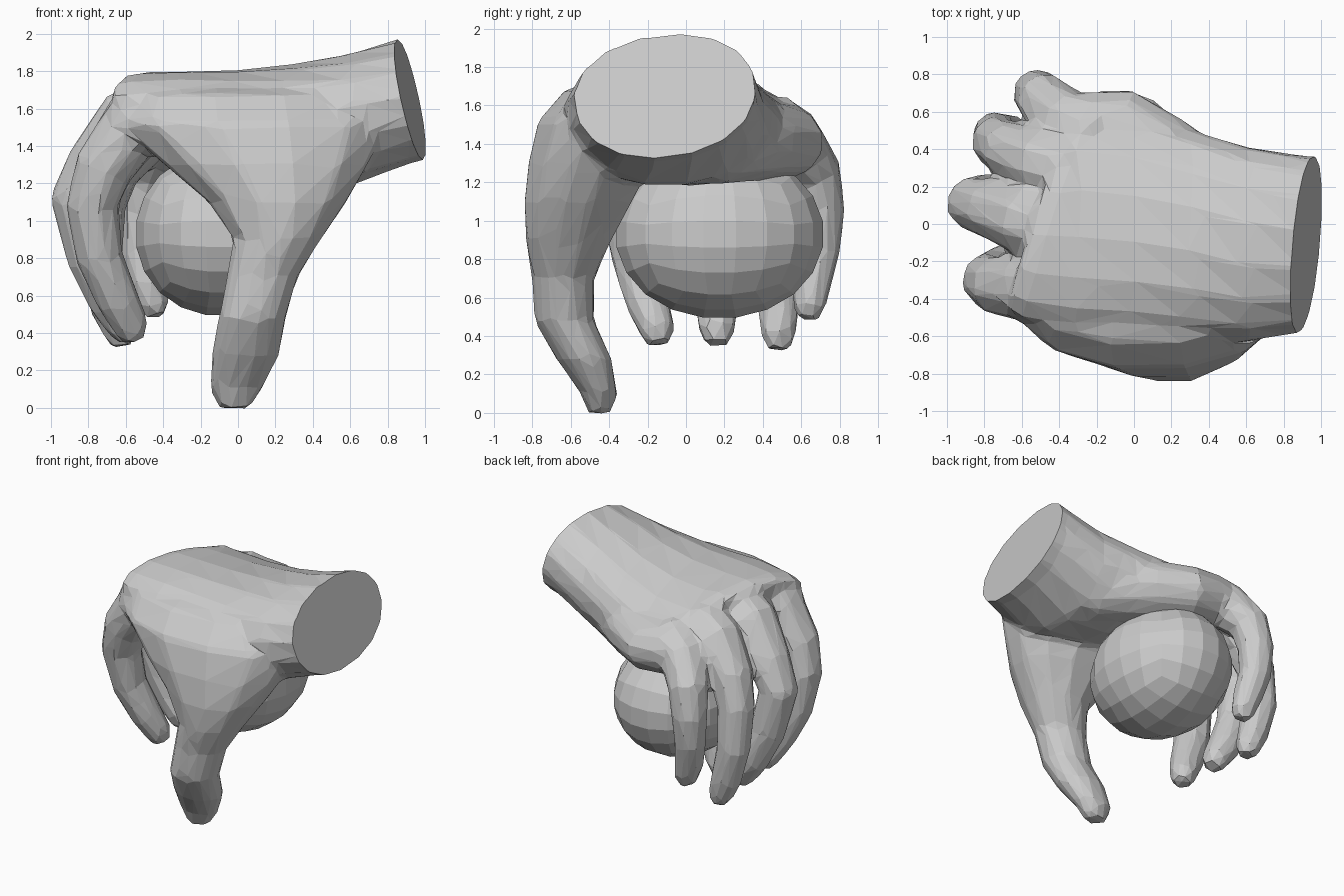
import bpy, bmesh, math
from mathutils import Vector

if "Cube" in bpy.data.objects:
    bpy.data.objects.remove(bpy.data.objects["Cube"])


def link(name, bm):
    me = bpy.data.meshes.new(name)
    bm.to_mesh(me)
    bm.free()
    ob = bpy.data.objects.new(name, me)
    bpy.context.collection.objects.link(ob)
    return ob


def loft(name, rings, side, n=10, normal=None, last=None, power=1.0):
    """Closed tube through rings of (x, y, z, half width, half depth[, roll])."""
    bm = bmesh.new()
    pts = [Vector(r[:3]) for r in rings]
    loops = []
    for i, r in enumerate(rings):
        t = normal or (pts[min(i + 1, len(pts) - 1)] - pts[max(i - 1, 0)])
        if last and i >= len(rings) - 2:
            t = last
        t = Vector(t).normalized()
        u = Vector(side)
        if len(r) > 5:
            u.z += r[5]
        u = (u - t * u.dot(t)).normalized()
        v = t.cross(u)
        loop = []
        for k in range(n):
            a = 2 * math.pi * (k + 0.5) / n
            c, s = math.cos(a), math.sin(a)
            c = math.copysign(abs(c) ** power, c)
            s = math.copysign(abs(s) ** power, s)
            loop.append(bm.verts.new(pts[i] + u * c * r[3] + v * s * r[4]))
        loops.append(loop)
    for a, b in zip(loops, loops[1:]):
        for k in range(n):
            j = (k + 1) % n
            bm.faces.new((a[k], a[j], b[j], b[k]))
    bm.faces.new(loops[0][::-1])
    bm.faces.new(loops[-1])
    bmesh.ops.recalc_face_normals(bm, faces=bm.faces)
    return link(name, bm)


# Palm and wrist (runs past the wrist, trimmed later), rolled towards the little finger
hand = loft("hand", [
    (1.15, -0.105, 1.71, 0.46, 0.34, 0.12),
    (0.92, -0.105, 1.65, 0.475, 0.34, 0.12),
    (0.60, -0.11, 1.54, 0.53, 0.36, 0.0),
    (0.30, -0.06, 1.51, 0.575, 0.325, -0.10),
    (0.00, -0.01, 1.515, 0.59, 0.28, -0.15),
    (-0.30, 0.02, 1.545, 0.60, 0.24, -0.15),
    (-0.42, 0.02, 1.565, 0.57, 0.225, -0.14),
    (-0.53, 0.00, 1.585, 0.49, 0.19, -0.12)],
    (0, 1, 0), 16, (-1, 0, 0), (-0.88, 0.28, -0.1), 0.95)

# Thumb, widening upwards into the web beside the palm
parts = [loft("thumb", [
    (-0.02, -0.45, -0.005, 0.08, 0.06),
    (-0.01, -0.45, 0.10, 0.145, 0.10),
    (0.04, -0.53, 0.28, 0.185, 0.15),
    (0.075, -0.635, 0.48, 0.185, 0.16),
    (0.13, -0.64, 0.70, 0.195, 0.165),
    (0.21, -0.61, 0.90, 0.24, 0.23),
    (0.21, -0.56, 1.10, 0.38, 0.29),
    (0.15, -0.50, 1.30, 0.56, 0.33),
    (0.08, -0.42, 1.52, 0.74, 0.36),
    (0.06, -0.32, 1.68, 0.72, 0.32),
    (0.05, -0.22, 1.74, 0.55, 0.20)], (1, 0, 0), 12, (0, 0, 1))]

# Fleshy heel of the palm on the little finger side
parts.append(loft("palm_heel", [
    (0.80, 0.02, 1.52, 0.16, 0.16),
    (0.45, 0.14, 1.41, 0.24, 0.23),
    (0.12, 0.36, 1.42, 0.25, 0.22),
    (-0.08, 0.48, 1.41, 0.25, 0.20),
    (-0.28, 0.48, 1.43, 0.23, 0.20),
    (-0.45, 0.48, 1.47, 0.12, 0.12)], (0, 1, 0), 12))

# Four curled fingers: centre line points share one set of tapering radii
RADII = (0.205, 0.195, 0.165, 0.148, 0.132, 0.12, 0.10, 0.065)
FINGERS = {
    "index_finger": (1.0, [(-.36, -.32, 1.56), (-.56, -.34, 1.51), (-.72, -.33, 1.28), (-.78, -.30, 1.08),
                           (-.74, -.26, .80), (-.64, -.20, .57), (-.57, -.15, .43), (-.55, -.14, .355)]),
    "middle_finger": (1.0, [(-.40, -.02, 1.59), (-.58, .02, 1.53), (-.76, .08, 1.30), (-.865, .11, 1.12),
                            (-.79, .14, .80), (-.68, .16, .56), (-.60, .16, .43), (-.57, .16, .355)]),
    "ring_finger": (0.95, [(-.32, .28, 1.56), (-.50, .33, 1.49), (-.67, .40, 1.28), (-.735, .44, 1.08),
                           (-.74, .48, .78), (-.68, .48, .53), (-.63, .48, .40), (-.62, .48, .325)]),
    "little_finger": (0.9, [(-.20, .45, 1.49), (-.37, .55, 1.41), (-.49, .67, 1.24), (-.52, .70, 1.05),
                            (-.52, .69, .85), (-.48, .65, .66), (-.45, .64, .55), (-.44, .63, .485)]),
}
for name, (size, path) in FINGERS.items():
    rings = [(*p, r * size, r * size) for p, r in zip(path, RADII)]
    parts.append(loft(name, rings, (0.15, 1, 0), 8))

# Fuse the parts into one skin, soften the joints, then return to low-poly facets
bpy.context.view_layer.objects.active = hand
for ob in parts + [hand]:
    ob.select_set(True)
bpy.ops.object.join()
m = hand.modifiers.new("fuse", 'REMESH')
m.mode, m.voxel_size = 'VOXEL', 0.022
m = hand.modifiers.new("soften", 'SMOOTH')
m.factor, m.iterations = 0.5, 14
m = hand.modifiers.new("facet", 'DECIMATE')
m.ratio = 0.03
for name in ("fuse", "soften", "facet"):
    bpy.ops.object.modifier_apply(modifier=name)

# Slanted flat cut at the wrist
bm = bmesh.new()
bm.from_mesh(hand.data)
bmesh.ops.bisect_plane(bm, geom=bm.verts[:] + bm.edges[:] + bm.faces[:], dist=1e-5,
                       plane_co=(0.92, -0.105, 1.65), plane_no=(0.96, -0.1, 0.22), clear_outer=True)
bmesh.ops.holes_fill(bm, edges=[e for e in bm.edges if e.is_boundary], sides=0)
for f in bm.faces:
    f.smooth = False
bm.to_mesh(hand.data)
bm.free()

# Held ball: gridded cube pushed out to an ellipsoid
bm = bmesh.new()
bmesh.ops.create_cube(bm, size=2)
bmesh.ops.subdivide_edges(bm, edges=bm.edges[:], cuts=4, use_grid_fill=True)
for v in bm.verts:
    d = Vector([math.tan(c * math.pi / 4) for c in v.co]).normalized()
    v.co = (-0.10 + 0.455 * d.x, 0.175 + 0.55 * d.y, 0.93 + 0.445 * d.z)
link("ball", bm)
